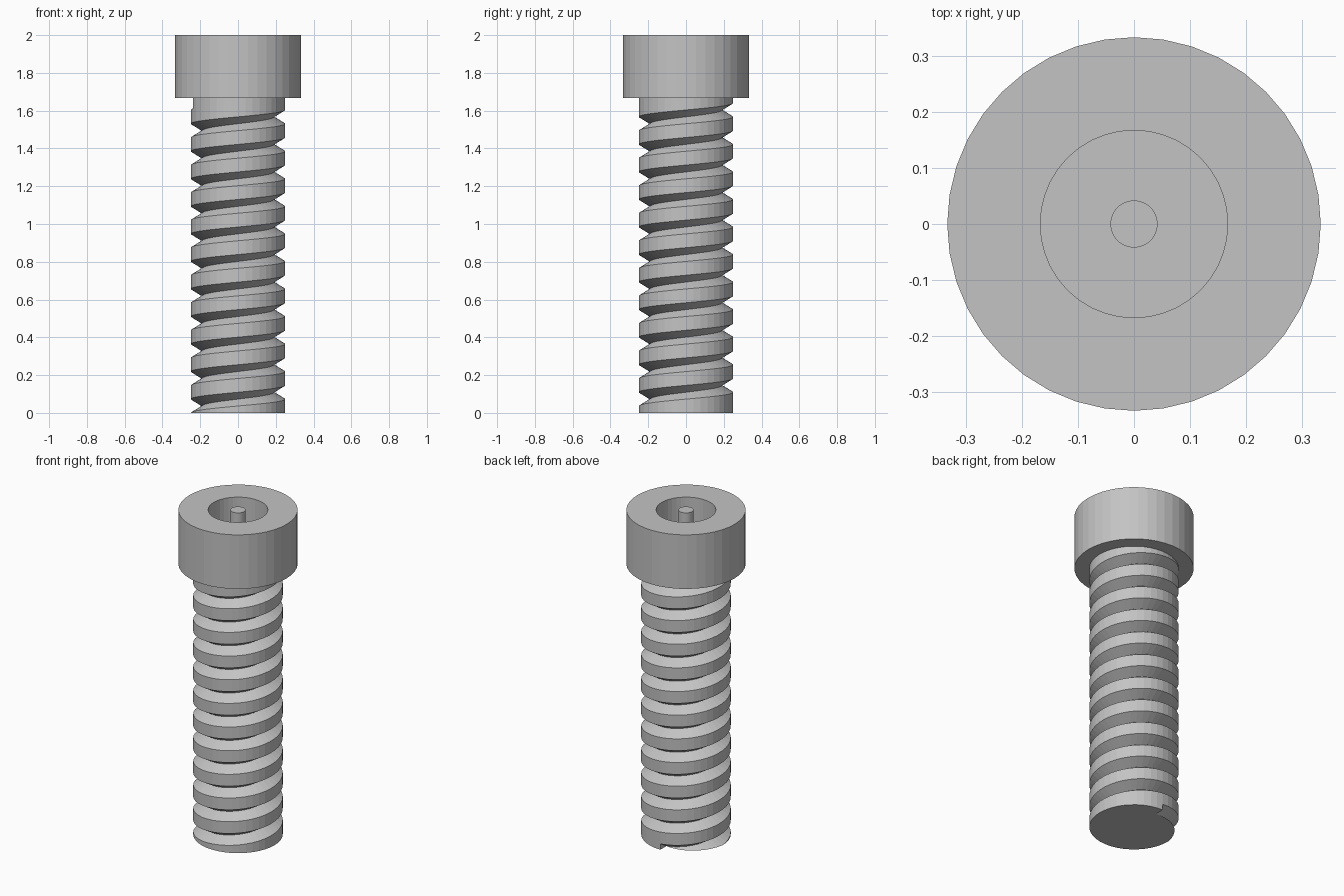
import bpy, bmesh, math

cube = bpy.data.objects.get("Cube")
if cube:
    bpy.data.objects.remove(cube, do_unlink=True)

SEGMENTS = 40
HEAD_Z, TOP_Z = 1.667, 2.0
SHAFT_R, PITCH = 0.25, 0.1458
GROOVE_HALF, GROOVE_DEPTH = PITCH / 4, 0.06
TURNS = 11.3

steel = bpy.data.materials.new("grey_steel")
steel.use_nodes = True
steel.diffuse_color = (0.55, 0.55, 0.55, 1)
steel.node_tree.nodes["Principled BSDF"].inputs["Base Color"].default_value = steel.diffuse_color


def finish(name, bm):
    bmesh.ops.remove_doubles(bm, verts=bm.verts, dist=1e-5)
    bmesh.ops.recalc_face_normals(bm, faces=bm.faces)
    mesh = bpy.data.meshes.new(name)
    bm.to_mesh(mesh)
    bm.free()
    mesh.materials.append(steel)
    obj = bpy.data.objects.new(name, mesh)
    bpy.context.collection.objects.link(obj)
    return obj


def lathe(name, profile):
    bm = bmesh.new()
    verts = [bm.verts.new((r, 0, z)) for r, z in profile]
    edges = [bm.edges.new(pair) for pair in zip(verts, verts[1:])]
    bmesh.ops.spin(bm, geom=verts + edges, cent=(0, 0, 0), axis=(0, 0, 1),
                   angle=math.tau, steps=SEGMENTS)
    return finish(name, bm)


# Head with a round socket and a central security pin
SOCKET_Z = TOP_Z - 0.2
lathe("socket_head", [(0, HEAD_Z), (0.333, HEAD_Z), (0.333, TOP_Z), (0.167, TOP_Z),
                      (0.167, SOCKET_Z), (0.042, SOCKET_Z), (0.042, TOP_Z), (0, TOP_Z)])


# Threaded shaft: a right-handed V groove that starts and stops abruptly
def radius(turn, z):
    cut = 0
    for k in range(-1, 13):
        if 0 <= k + turn <= TURNS:
            cut = max(cut, 1 - abs(z - (k + turn) * PITCH) / GROOVE_HALF)
    return SHAFT_R - GROOVE_DEPTH * cut


bm = bmesh.new()
end = TURNS % 1
turns = sorted([i / SEGMENTS for i in range(SEGMENTS)] + [end - 1e-6, end + 3e-4, 1 - 3e-4])
columns = []
for turn in turns:
    angle = math.pi / 2 + turn * math.tau
    column = []
    for k in range(-2, 14):
        for side in (-1, 0, 1):
            z = (k + turn) * PITCH + side * GROOVE_HALF
            z = min(max(z, 0), HEAD_Z)
            r = radius(turn, z)
            column.append(bm.verts.new((r * math.cos(angle), r * math.sin(angle), z)))
    columns.append(column)

for i, a in enumerate(columns):
    # The last column meets the first one a full turn higher
    b = columns[i + 1] if i + 1 < len(columns) else columns[0][3:]
    for j in range(len(b) - 1):
        bm.faces.new((a[j], b[j], b[j + 1], a[j + 1]))
bm.faces.new([c[0] for c in columns])
bm.faces.new([c[-1] for c in columns])
finish("threaded_shaft", bm)
